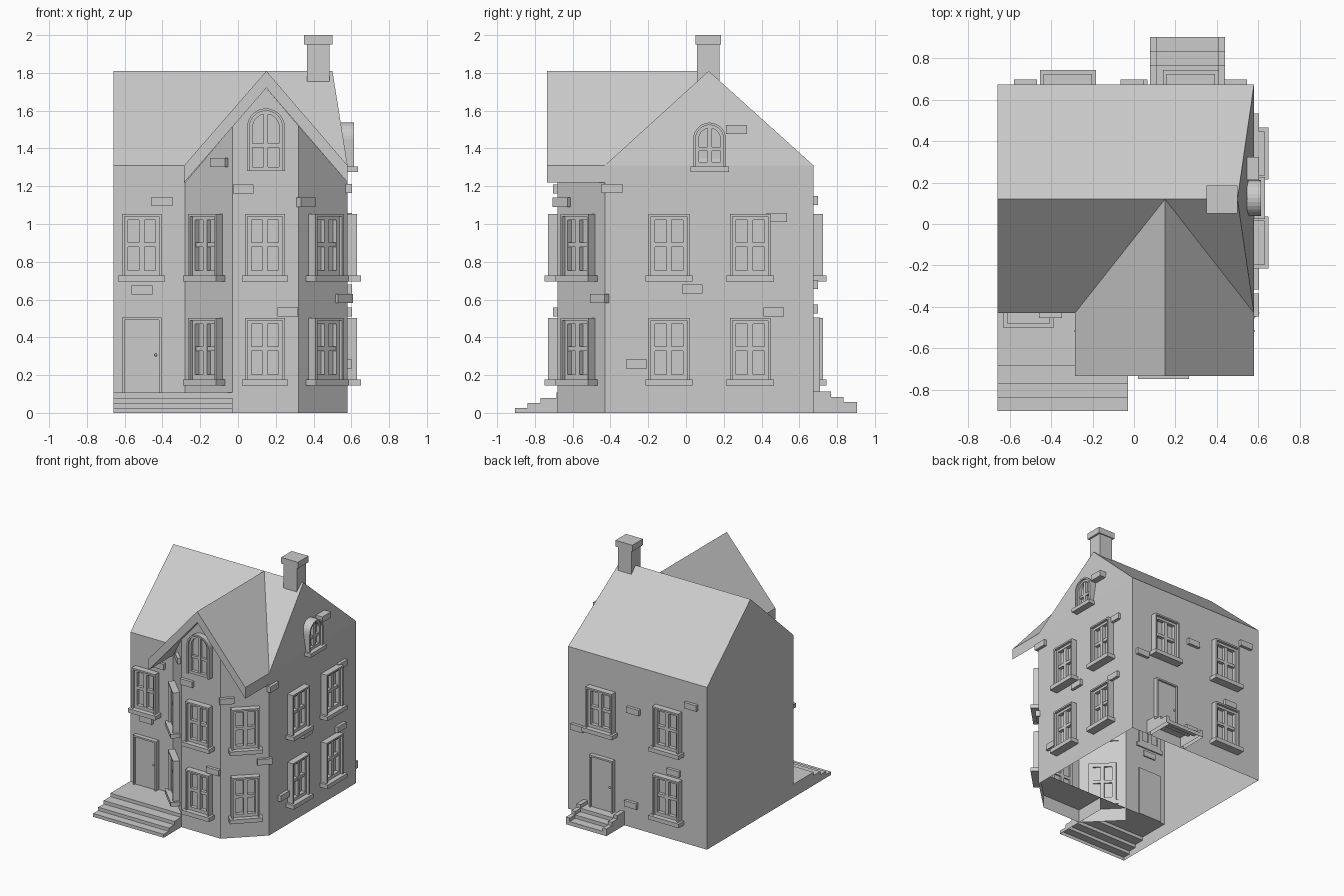
import bpy, bmesh, math
from mathutils import Matrix, Vector

cube = bpy.data.objects.get("Cube")
if cube:
    bpy.data.objects.remove(cube, do_unlink=True)

grey = bpy.data.materials.new("plain grey")
grey.use_nodes = True
COLOUR = (0.6, 0.6, 0.6, 1)
grey.diffuse_color = COLOUR
grey.node_tree.nodes["Principled BSDF"].inputs["Base Color"].default_value = COLOUR


def finish(bm, name):
    bmesh.ops.recalc_face_normals(bm, faces=bm.faces)
    mesh = bpy.data.meshes.new(name)
    bm.to_mesh(mesh)
    bm.free()
    mesh.materials.append(grey)
    ob = bpy.data.objects.new(name, mesh)
    bpy.context.collection.objects.link(ob)
    return ob


def shell(name, verts, faces):
    bm = bmesh.new()
    vs = [bm.verts.new(v) for v in verts]
    for f in faces:
        bm.faces.new([vs[i] for i in f])
    return finish(bm, name)


def wall_frame(x, y, degrees):
    """Local axes: u along the wall, w outward, z up."""
    a = math.radians(degrees)
    c, s = math.cos(a), math.sin(a)
    return Matrix(((-s, c, 0, x), (c, s, 0, y), (0, 0, 1, 0), (0, 0, 0, 1)))


def prism(bm, wall, outline, w0, w1):
    rings = [[bm.verts.new(wall @ Vector((u, w, z))) for u, z in outline] for w in (w0, w1)]
    bm.faces.new(rings[0])
    bm.faces.new(rings[1])
    n = len(outline)
    for i in range(n):
        j = (i + 1) % n
        bm.faces.new((rings[0][i], rings[0][j], rings[1][j], rings[1][i]))


def block(bm, wall, u0, u1, z0, z1, w0, w1):
    prism(bm, wall, [(u0, z0), (u1, z0), (u1, z1), (u0, z1)], w0, w1)


FRONT = wall_frame(0, -0.43, -90)
BAY_FRONT = wall_frame(0, -0.68, -90)
BAY_LEFT = wall_frame(-0.155, -0.555, -135)
BAY_RIGHT = wall_frame(0.45, -0.555, -45)
RIGHT = wall_frame(0.58, 0, 0)
BACK = wall_frame(0, 0.675, 90)
ALONG_X = wall_frame(0, 0, 0)

X0, X1, XB = -0.66, 0.58, -0.28      # house sides and left edge of bay
Y0, Y1, YR = -0.43, 0.675, 0.12      # front, back and ridge
EAVE, RIDGE, DECK = 1.31, 1.81, 0.107
MID = 0.15                           # front gable centre

# Main walls and roof, open underneath and towards the bay
shell("house_walls", [
    (X0, Y0, DECK), (X0, Y0, EAVE), (X0, YR, RIDGE), (X0, Y1, EAVE), (X0, Y1, 0), (X0, Y0, 0),
    (X1, Y0, 0), (X1, Y0, EAVE), (0.5, YR, RIDGE), (X1, Y1, EAVE), (X1, Y1, 0),
    (XB, Y0, DECK), (XB, Y0, EAVE)],
    [(5, 0, 1, 2, 3, 4), (6, 10, 9, 7), (7, 9, 8), (4, 3, 9, 10), (0, 11, 12, 1)])
shell("main_roof", [
    (X0, Y0, EAVE), (X1, Y0, EAVE), (0.5, YR, RIDGE), (X0, YR, RIDGE), (X1, Y1, EAVE), (X0, Y1, EAVE)],
    [(0, 1, 2, 3), (3, 2, 4, 5)])

# Angled bay with a gabled front and a raised floor
shell("bay_walls", [
    (XB, Y0, 0), (-0.03, -0.68, 0), (0.32, -0.68, 0), (X1, Y0, 0),
    (XB, Y0, 1.22), (-0.03, -0.68, 1.515), (MID, -0.68, 1.72), (0.32, -0.68, 1.52), (X1, Y0, 1.22)],
    [(0, 1, 5, 4), (1, 2, 7, 6, 5), (2, 3, 8, 7)])
shell("bay_floor", [(XB, Y0, DECK), (-0.03, -0.68, DECK), (0.32, -0.68, DECK), (X1, Y0, DECK)],
      [(0, 1, 2, 3)])

# Front gable roof: thick overhang plus slopes running back to the ridge
bm = bmesh.new()
left, right, drop = -0.285, X1, 0.09
prism(bm, wall_frame(0, 0, -90), [
    (left, EAVE), (MID, RIDGE), (right, EAVE),
    (right, EAVE - drop), (MID, RIDGE - drop), (left, EAVE - drop)], -Y0, 0.735)
finish(bm, "gable_overhang")
shell("gable_slopes", [(left, Y0, EAVE), (MID, Y0, RIDGE), (MID, YR, RIDGE), (right, Y0, EAVE)],
      [(0, 1, 2), (1, 3, 2)])

# Chimney
bm = bmesh.new()
block(bm, ALONG_X, 0.058, 0.177, 1.7, 1.95, 0.365, 0.485)
block(bm, ALONG_X, 0.05, 0.185, 1.95, 2.0, 0.35, 0.5)
finish(bm, "chimney")


def steps(name, edges, heights, end, spans):
    """Stepped profiles with open undersides and open house side."""
    bm = bmesh.new()
    for (x0, x1), lift in spans:
        outline = [(edges[0], 0)]
        for i, h in enumerate(heights):
            nxt = edges[i + 1] if i + 1 < len(edges) else end
            outline += [(edges[i], h + lift), (nxt, h + lift)]
        outline.append((end, 0))
        prism(bm, ALONG_X, outline, x0, x1)
    hidden = [f for f in bm.faces
              if all(v.co.z < 1e-4 for v in f.verts) or all(abs(v.co.y - end) < 1e-4 for v in f.verts)]
    bmesh.ops.delete(bm, geom=hidden, context='FACES')
    finish(bm, name)


steps("front_steps", [-0.905, -0.84, -0.77, -0.685], [0.027, 0.053, 0.08, DECK], Y0, [((X0, -0.03), 0)])
steps("back_steps", [0.905, 0.835, 0.767], [0.03, 0.057, 0.085], Y1,
      [((0.077, 0.11), 0.028), ((0.11, 0.405), 0), ((0.405, 0.44), 0.028)])


def window(name, wall, u, z0, width=0.21, height=0.325):
    bm = bmesh.new()
    h, z1, zm = width / 2, z0 + height, z0 + height * 0.5
    a, b = 0.013, 0.033                       # casing and sash widths
    for s in (-1, 1):
        for inner, outer, depth in ((h - a, h, 0.05), (h - b, h - a, 0.03)):
            lo, hi = sorted((u + s * inner, u + s * outer))
            block(bm, wall, lo, hi, z0, z1, -0.01, depth)
    for lo, hi, w, depth in ((z1 - a, z1, h - a, 0.05), (z1 - b, z1 - a, h - b, 0.03),
                             (z0, z0 + 0.025, h - b, 0.03), (zm - 0.012, zm + 0.012, h - b, 0.025)):
        block(bm, wall, u - w, u + w, lo, hi, -0.01, depth)
    block(bm, wall, u - 0.014, u + 0.014, z0, z1 - b, -0.01, 0.027)
    block(bm, wall, u - h - 0.018, u + h + 0.018, z0 - 0.033, z0, -0.01, 0.07)
    finish(bm, name)


LOW, HIGH = 0.178, 0.728
for name, wall, u, levels, width in (
        ("front_left_window", FRONT, -0.51, (HIGH,), 0.21),
        ("bay_front_window", BAY_FRONT, 0.143, (LOW, HIGH), 0.21),
        ("bay_left_window", BAY_LEFT, 0, (LOW, HIGH), 0.21),
        ("bay_right_window", BAY_RIGHT, 0, (LOW, HIGH), 0.21),
        ("right_front_window", RIGHT, -0.09, (LOW, HIGH), 0.215),
        ("right_back_window", RIGHT, 0.34, (LOW, HIGH), 0.215),
        ("back_left_window", BACK, -0.275, (HIGH,), 0.235),
        ("back_right_window", BACK, 0.32, (LOW, HIGH), 0.235)):
    for z in levels:
        window(name + ("_upper" if z == HIGH else "_lower"), wall, u, z, width)


def arch_window(name, wall, u, z0, r, spring, w0, depth, sill):
    bm = bmesh.new()

    def arch(rad):
        pts = [(u + rad * math.cos(math.pi * i / 14), spring + rad * math.sin(math.pi * i / 14))
               for i in range(15)]
        return [(u + rad, z0)] + pts + [(u - rad, z0)]

    for outer, inner, d in ((r, r - 0.013, depth), (r - 0.013, r - 0.03, depth - 0.015)):
        prism(bm, wall, arch(outer) + arch(inner)[::-1], w0, d)
    prism(bm, wall, arch(r - 0.03), w0, depth - 0.04)
    zm = (z0 + spring) / 2 + 0.02
    block(bm, wall, u - 0.012, u + 0.012, z0, spring + r - 0.03, w0, depth - 0.02)
    block(bm, wall, u - r + 0.03, u + r - 0.03, zm - 0.01, zm + 0.01, w0, depth - 0.022)
    block(bm, wall, u - r + 0.03, u + r - 0.03, z0, z0 + 0.022, w0, depth - 0.015)
    if sill:
        block(bm, wall, u - r - 0.015, u + r + 0.015, z0 - 0.03, z0, w0, depth + 0.02)
    finish(bm, name)


arch_window("front_arch_window", BAY_FRONT, 0.148, 1.28, 0.1, 1.512, -0.01, 0.045, False)
arch_window("right_arch_window", RIGHT, 0.125, 1.305, 0.087, 1.45, -0.035, 0.034, True)


def door(name, wall, u, z0, z1, knob):
    bm = bmesh.new()
    h, a = 0.104, 0.013
    block(bm, wall, u - h, u - h + a, z0, z1, -0.01, 0.035)
    block(bm, wall, u + h - a, u + h, z0, z1, -0.01, 0.035)
    block(bm, wall, u - h + a, u + h - a, z1 - a, z1, -0.01, 0.035)
    block(bm, wall, u - h + a, u + h - a, z0, z1 - a, -0.01, 0.02)
    place = wall @ Matrix.Translation((u + knob, 0.027, z0 + 0.2))
    bmesh.ops.create_uvsphere(bm, u_segments=10, v_segments=6, radius=0.008, matrix=place)
    finish(bm, name)


door("front_door", FRONT, -0.51, DECK, 0.505, 0.075)
door("back_door", BACK, -0.265, 0.085, 0.505, 0.075)

# Raised stones scattered over the walls
bm = bmesh.new()
for wall, spots in (
        (FRONT, [(-0.403, 1.118), (-0.508, 0.65)]),
        (BAY_FRONT, [(0.028, 1.185), (0.263, 0.535)]),
        (BAY_LEFT, [(0.09, 1.325)]),
        (BAY_RIGHT, [(-0.135, 1.115), (0.145, 0.605)]),
        (RIGHT, [(-0.392, 1.187), (0.48, 1.035), (0.033, 0.655), (0.465, 0.535), (-0.262, 0.258), (0.268, 1.5)]),
        (BACK, [(0.01, 0.95), (-0.49, 0.68), (0.525, 1.125), (0.37, 0.55), (-0.01, 0.19)])):
    for u, z in spots:
        back = -0.035 if z > 1.4 else -0.01
        block(bm, wall, u - 0.055, u + 0.055, z - 0.024, z + 0.024, back, 0.024)
finish(bm, "wall_stones")
